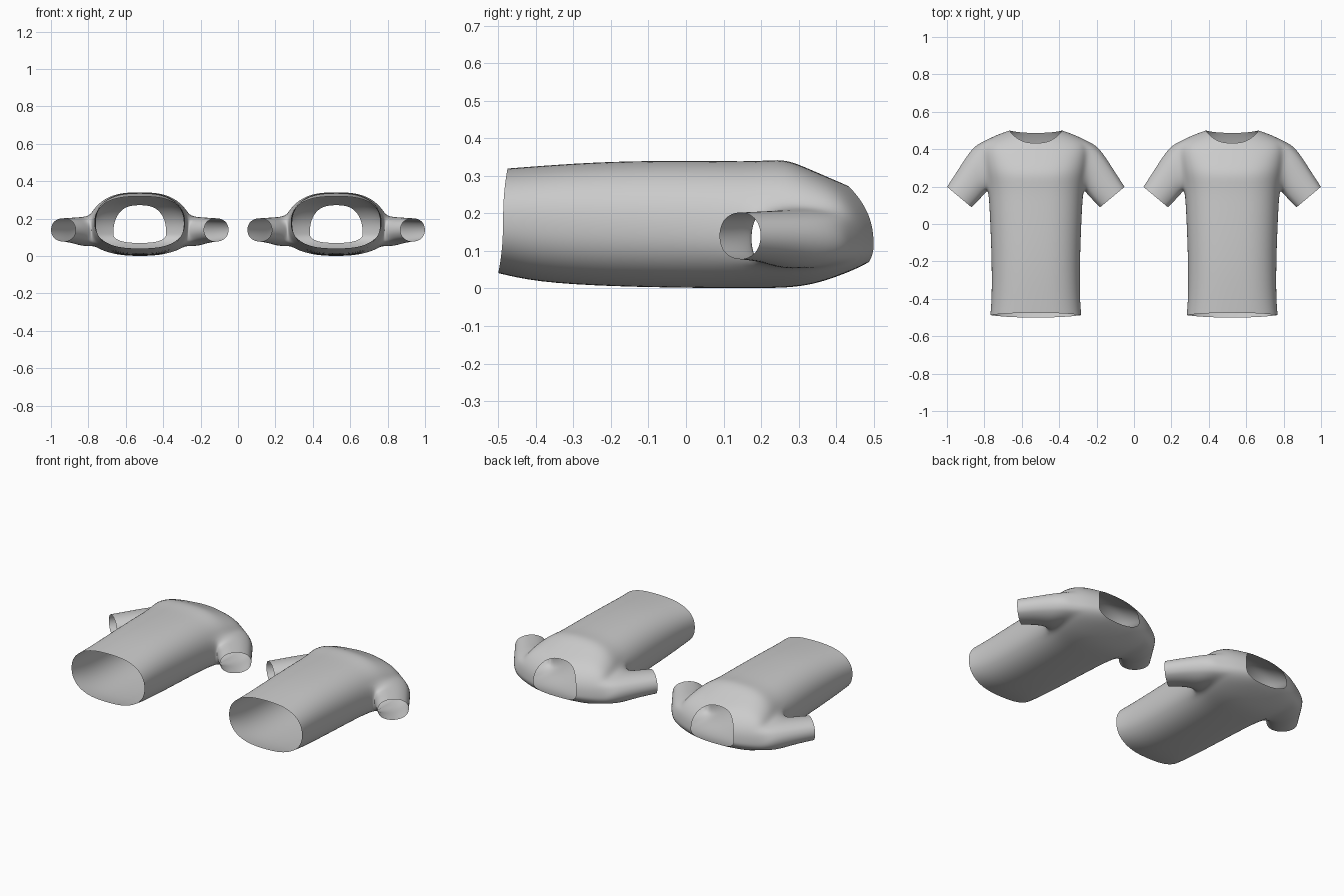
import bpy, bmesh
from math import sin, cos, pi, atan2
from mathutils import Vector

if "Cube" in bpy.data.objects:
    bpy.data.objects.remove(bpy.data.objects["Cube"])

COLS = 16                      # segments around half a torso (back centre to front centre)
C0, C1, R0, R1 = 5, 10, 4, 7   # sleeve hole: column and row limits

# torso rows: y front, y side, y back, half width, z back, z widest, z front
ROWS = [
    (-.475, -.487, -.50, .244, .040, .18, .320),
    (-.40, -.40, -.40, .236, .016, .18, .326),
    (-.20, -.20, -.20, .236, .004, .17, .340),
    (.05, .05, .05, .246, .000, .165, .341),
    (.19, .185, .19, .254, .000, .15, .338),
    (.262, .27, .27, .275, .001, .135, .347),
    (.32, .36, .34, .290, .010, .125, .322),
    (.375, .437, .41, .290, .034, .12, .298),
    (.41, .475, .46, .215, .055, .12, .283),
    (.432, .500, .487, .142, .070, .12, .273),
]

# sleeve rings: outer edge xy, armpit edge xy, z centre, z half height
SLEEVE = [
    ((.338, .415), (.266, .168), .130, .084),
    ((.408, .305), (.298, .132), .138, .072),
    ((.476, .200), (.342, .088), .140, .066),
]


def power(v, e):
    return abs(v) ** e * (1 if v >= 0 else -1)


def torso_point(row, j):
    yf, ys, yb, w, zb, zc, zt = row
    a = -pi / 2 + pi * j / COLS
    s = sin(a)
    y = ys + ((yf if s > 0 else yb) - ys) * s * s
    z = zc + ((zt - zc) if s > 0 else (zc - zb)) * power(s, .88)
    x = 0 if j in (0, COLS) else w * cos(a) ** .75
    return (x, y, z)


def build_shirt(name, cx):
    bm = bmesh.new()
    # half torso with a sleeve hole
    grid = [[bm.verts.new(torso_point(r, j)) for j in range(COLS + 1)] for r in ROWS]
    for i in range(len(ROWS) - 1):
        for j in range(COLS):
            if R0 <= i < R1 and C0 <= j < C1:
                continue
            bm.faces.new((grid[i][j], grid[i][j + 1], grid[i + 1][j + 1], grid[i + 1][j]))
    # sleeve grown from the hole's rim
    rim = [(R0, j) for j in range(C0, C1)] + [(i, C1) for i in range(R0, R1)]
    rim += [(R1, j) for j in range(C1, C0, -1)] + [(i, C0) for i in range(R1, R0, -1)]
    prev = [grid[i][j] for i, j in rim]
    for outer, inner, zc, hz in SLEEVE:
        o, n = Vector((*outer, zc)), Vector((*inner, zc))
        mid, half = (o + n) / 2, (o - n) / 2
        ring = []
        for i, j in rim:
            a = atan2((j - (C0 + C1) / 2) / (C1 - C0), (i - (R0 + R1) / 2) / (R1 - R0))
            ring.append(bm.verts.new(mid + half * cos(a) + Vector((0, 0, hz * sin(a)))))
        for k in range(len(rim)):
            m = (k + 1) % len(rim)
            bm.faces.new((prev[k], prev[m], ring[m], ring[k]))
        prev = ring
    bmesh.ops.recalc_face_normals(bm, faces=bm.faces)
    # outward normals
    f = min(bm.faces, key=lambda q: (q.calc_center_median() - Vector((0, 0, .34))).length)
    if f.normal.z < 0:
        bmesh.ops.reverse_faces(bm, faces=bm.faces)
    for f in bm.faces:
        f.smooth = True
    me = bpy.data.meshes.new(name)
    bm.to_mesh(me)
    bm.free()
    ob = bpy.data.objects.new(name, me)
    bpy.context.collection.objects.link(ob)
    ob.location.x = cx
    mir = ob.modifiers.new("mirror", 'MIRROR')
    mir.use_clip = True
    sub = ob.modifiers.new("smooth", 'SUBSURF')
    sub.levels = sub.render_levels = 2


# two identical shirts side by side
build_shirt("shirt_left", -.525)
build_shirt("shirt_right", .525)
